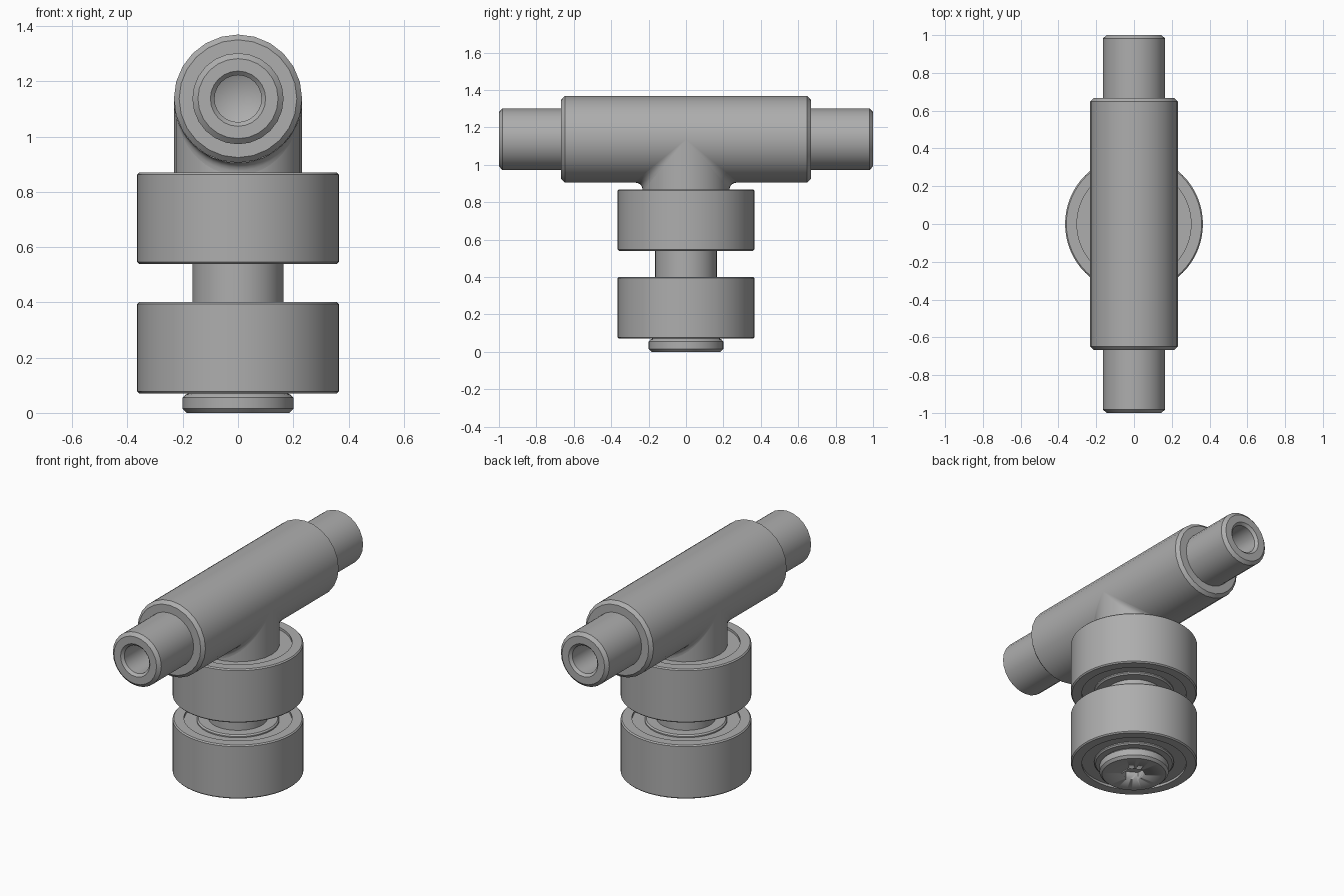
import bpy, bmesh
from math import pi, sin, cos, radians
from mathutils import Matrix

default = bpy.data.objects.get("Cube")
if default:
    bpy.data.objects.remove(default, do_unlink=True)

steel = bpy.data.materials.new("grey_steel")
steel.use_nodes = True
GREY = (0.42, 0.42, 0.42, 1)
steel.diffuse_color = GREY
steel.node_tree.nodes["Principled BSDF"].inputs["Base Color"].default_value = GREY

AXIS_Z = 1.137   # height of the cross tube
TUBE_R = 0.232


def finish(name, bm, angle=30):
    bmesh.ops.remove_doubles(bm, verts=bm.verts, dist=1e-5)
    bmesh.ops.recalc_face_normals(bm, faces=bm.faces)
    mesh = bpy.data.meshes.new(name)
    bm.to_mesh(mesh)
    bm.free()
    mesh.materials.append(steel)
    ob = bpy.data.objects.new(name, mesh)
    bpy.context.collection.objects.link(ob)
    bpy.ops.object.select_all(action='DESELECT')
    ob.select_set(True)
    bpy.context.view_layer.objects.active = ob
    bpy.ops.object.shade_smooth_by_angle(angle=radians(angle))
    return ob


def lathe(name, profile, sides, matrix=Matrix()):
    """Revolve (radius, height) points about the z axis."""
    bm = bmesh.new()
    verts = [bm.verts.new((r, 0, h)) for r, h in profile]
    edges = [bm.edges.new(pair) for pair in zip(verts, verts[1:])]
    bmesh.ops.spin(bm, geom=verts + edges, cent=(0, 0, 0), axis=(0, 0, 1),
                   angle=2 * pi, steps=sides, use_merge=True)
    bmesh.ops.transform(bm, matrix=matrix, verts=bm.verts)
    return finish(name, bm)


# Cross tube with stepped ends and drilled centres
half = [(0, 0.66), (0.085, 0.70), (0.085, 0.985), (0.10, 1.0),
        (0.145, 1.0), (0.165, 0.982), (0.165, 0.667),
        (0.213, 0.667), (TUBE_R, 0.648)]
profile = half + [(r, -h) for r, h in reversed(half)]
lathe("cross_tube", profile, 24,
      Matrix.Translation((0, 0, AXIS_Z)) @ Matrix.Rotation(pi / 2, 4, 'X'))

# Post rising into the tube
lathe("post", [(0, 0.8), (TUBE_R, 0.8), (TUBE_R, AXIS_Z), (0, AXIS_Z)], 24)

# Rounded fillet where post and tube meet
bm = bmesh.new()
for side in (-1, 1):
    rows = []
    for i in range(25):
        a = pi * i / 24
        x, y = TUBE_R * cos(a), TUBE_R * sin(a)
        z, d = AXIS_Z - y, 0.045 * sin(a)
        rows.append([bm.verts.new((x, side * (y + d * t * t), z - d * (1 - t) ** 2))
                     for t in (0, 0.2, 0.4, 0.6, 0.8, 1)])
    for p, q in zip(rows, rows[1:]):
        for j in range(5):
            bm.faces.new((p[j], p[j + 1], q[j + 1], q[j]))
bmesh.ops.dissolve_degenerate(bm, dist=1e-5, edges=bm.edges)
finish("post_fillet", bm, 50)

# Shaft between the bearings
lathe("shaft", [(0, 0.05), (0.165, 0.05), (0.165, 0.86), (0, 0.86)], 48)

# Two bearings with recessed shields between the races
face = [(0.16, 0.165), (0.222, 0.165), (0.23, 0.157), (0.23, 0.15),
        (0.302, 0.15), (0.302, 0.165), (0.358, 0.165), (0.365, 0.158)]
ring = face + [(r, -h) for r, h in reversed(face)]
for name, z in (("lower_bearing", 0.236), ("upper_bearing", 0.704)):
    lathe(name, ring, 64, Matrix.Translation((0, 0, z)))

# Screw head with a hexagonal socket
head = lathe("screw_head", [(0, 0), (0.185, 0), (0.2, 0.015), (0.2, 0.055),
                            (0.19, 0.066), (0.17, 0.075), (0, 0.075)], 40)
bm = bmesh.new()
bmesh.ops.create_cone(bm, cap_ends=True, segments=6, radius1=0.07, radius2=0.07,
                      depth=0.1, matrix=Matrix.Translation((0, 0, 0.005)))
cutter = finish("socket_cutter", bm)
cutter.hide_render = True
cut = head.modifiers.new("socket", 'BOOLEAN')
cut.operation, cut.solver, cut.object = 'DIFFERENCE', 'EXACT', cutter
bpy.context.view_layer.objects.active = head
bpy.ops.object.modifier_apply(modifier=cut.name)
bpy.data.objects.remove(cutter, do_unlink=True)
